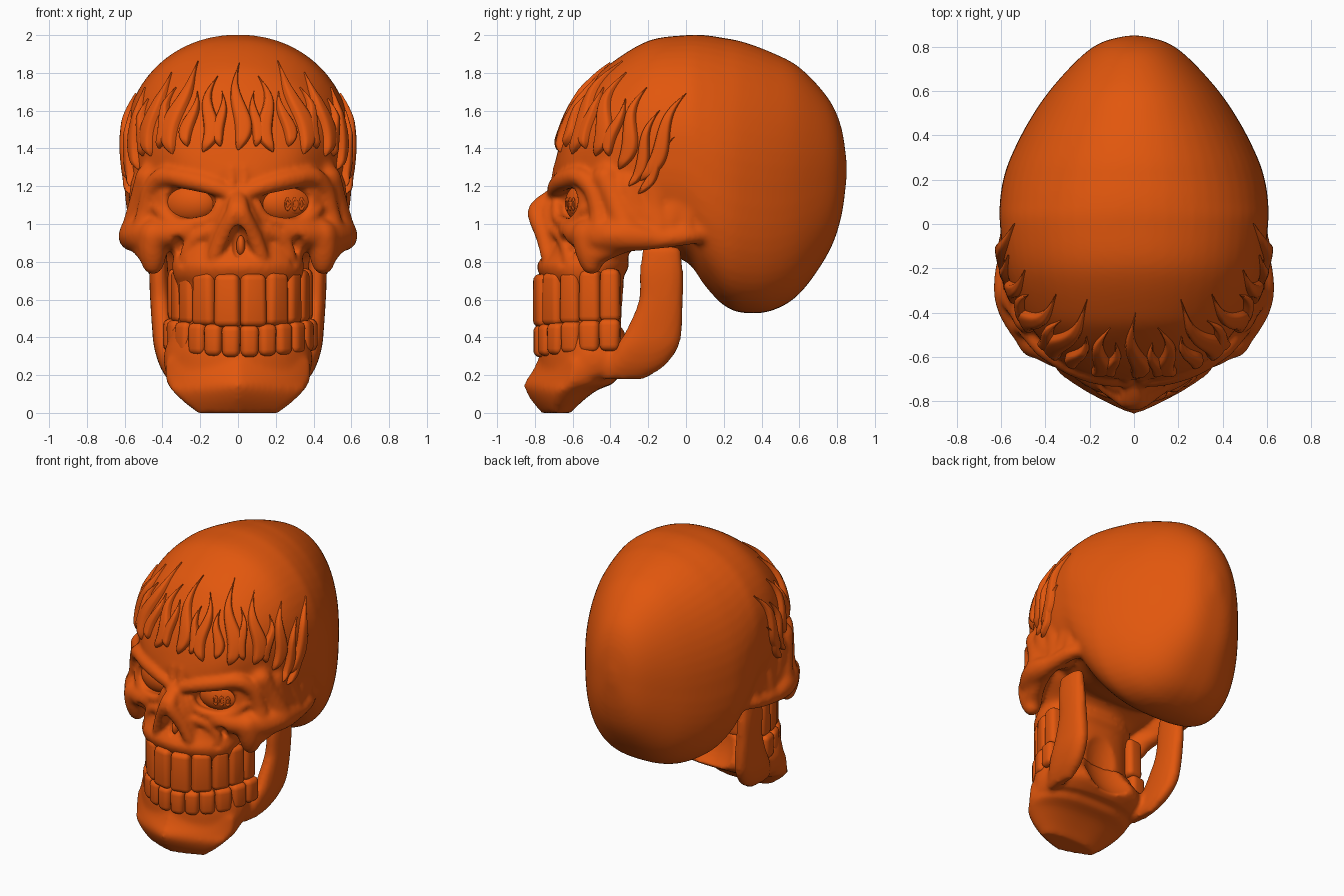
import bpy, bmesh, math
from mathutils import Matrix, Vector
from mathutils.bvhtree import BVHTree

if "Cube" in bpy.data.objects:
    bpy.data.objects.remove(bpy.data.objects["Cube"])

orange = bpy.data.materials.new("burnt_orange")
orange.diffuse_color = (0.76, 0.095, 0.004, 1)
orange.use_nodes = True
orange.node_tree.nodes["Principled BSDF"].inputs["Base Color"].default_value = orange.diffuse_color


# ---------- helpers ----------
def spline(pts, k):
    """Catmull-Rom interpolation of tuples, k steps per span."""
    out, last = [], len(pts) - 1
    for i in range(last):
        q = [pts[max(0, min(last, i + d))] for d in (-1, 0, 1, 2)]
        for j in range(k):
            t = j / k
            out.append([0.5 * (2 * b + (c - a) * t + (2 * a - 5 * b + 4 * c - d) * t * t
                               + (3 * b - a - 3 * c + d) * t ** 3) for a, b, c, d in zip(*q)])
    return out + [list(pts[-1])]


def loft(bm, secs, axis, n=(2, 2), sides=56):
    """Superellipse rings along an axis; section = (pos, low, high, half width, centre x)."""
    rings = []
    for t, lo, hi, hw, cx in spline(secs, 6):
        ring = []
        for i in range(sides):
            c, s = math.cos(2 * math.pi * i / sides), math.sin(2 * math.pi * i / sides)
            e = 2 / (n[0] if s > 0 else n[1])
            x = cx + hw * math.copysign(abs(c) ** e, c)
            u = (lo + hi) / 2 + (hi - lo) / 2 * math.copysign(abs(s) ** e, s)
            ring.append(bm.verts.new((x, t, u) if axis == 'y' else (x, u, t)))
        rings.append(ring)
    for a, b in zip(rings, rings[1:]):
        for i in range(sides):
            j = (i + 1) % sides
            bm.faces.new((a[i], a[j], b[j], b[i]))
    bm.faces.new(rings[0][::-1])
    bm.faces.new(rings[-1])


def ellipsoid(bm, c, r, turn=0, tilt=0, sub=4):
    m = (Matrix.Translation(c) @ Matrix.Rotation(turn, 4, 'Z') @ Matrix.Rotation(tilt, 4, 'Y')
         @ Matrix.Diagonal((*r, 1)))
    bmesh.ops.create_icosphere(bm, subdivisions=sub, radius=1, matrix=m)


def ridge(bm, path):
    """Clay roll of varying radius along (x, y, z, r) points, on both sides."""
    for s in (1, -1):
        for x, y, z, r in spline(path, 8):
            ellipsoid(bm, (s * x, y, z), (r, r, r), sub=2)


def make(name, bm):
    me = bpy.data.meshes.new(name)
    bmesh.ops.recalc_face_normals(bm, faces=bm.faces[:])
    bm.to_mesh(me)
    bm.free()
    ob = bpy.data.objects.new(name, me)
    bpy.context.collection.objects.link(ob)
    return finish(ob)


def finish(ob):
    ob.data.materials.clear()
    ob.data.materials.append(orange)
    ob.data.polygons.foreach_set("use_smooth", [True] * len(ob.data.polygons))
    ob.data.update()
    return ob


def remesh(ob, size, smooth=0, cutter=None):
    """Fuse the parts, optionally carve and smooth them, and bake the result."""
    m = ob.modifiers.new("fuse", 'REMESH')
    m.mode, m.voxel_size = 'VOXEL', size
    if cutter:
        m = ob.modifiers.new("carve", 'BOOLEAN')
        m.operation, m.solver, m.object = 'DIFFERENCE', 'EXACT', cutter
    if smooth:
        m = ob.modifiers.new("soften", 'SMOOTH')
        m.factor, m.iterations = 0.5, smooth
    bpy.context.view_layer.update()
    deps = bpy.context.evaluated_depsgraph_get()
    me = bpy.data.meshes.new_from_object(ob.evaluated_get(deps))
    ob.modifiers.clear()
    ob.data = me
    return finish(ob)


# ---------- skull: cranium, midface, cheekbones, temples ----------
bm = bmesh.new()
cranium = [(-.70, 1.15, 1.30, .12), (-.66, 1.1, 1.45, .25), (-.6, 1.05, 1.6, .35), (-.5, 1, 1.75, .44),
           (-.4, .95, 1.85, .505), (-.2, .86, 1.97, .58), (0, .8, 2, .605), (.1, .67, 2, .605),
           (.2, .57, 1.985, .59), (.3, .53, 1.965, .557), (.45, .54, 1.91, .482), (.6, .63, 1.83, .382),
           (.75, .84, 1.67, .245), (.82, 1.03, 1.52, .145), (.85, 1.24, 1.34, .03)]
loft(bm, [c + (0,) for c in cranium], 'y', (2.1, 2.75))
midface = [(1.36, -.64, -.1, .46), (1.2, -.69, -.1, .5), (1.05, -.7, -.1, .5), (.95, -.7, -.15, .44),
           (.85, -.745, -.3, .345), (.78, -.79, -.3, .35), (.72, -.77, -.33, .34),
           (.66, -.74, -.33, .32), (.44, -.74, -.33, .32)]
loft(bm, [c + (0,) for c in midface], 'z', (2.4, 1.9))
ridge(bm, [(.25, -.62, .97, .06), (.36, -.57, .95, .075), (.47, -.47, .94, .09), (.545, -.32, .94, .09),
           (.565, -.15, .92, .055), (.55, 0, .935, .05), (.49, .12, .95, .05)])
ridge(bm, [(.44, -.52, .94, .09), (.45, -.51, .86, .08), (.45, -.5, .79, .06)])
ridge(bm, [(.46, -.49, .84, .07), (.5, -.4, .875, .06), (.54, -.28, .91, .05)])
ridge(bm, [(.47, -.42, 1.24, .08), (.51, -.36, 1.1, .075), (.54, -.31, .96, .085)])
ridge(bm, [(.5, -.2, 1.25, .08), (.51, -.16, 1.08, .075), (.555, -.14, .93, .055)])
ridge(bm, [(.5, 0, 1.25, .08), (.5, 0, 1.08, .075), (.54, 0, .94, .05)])
ridge(bm, [(.49, -.3, 1.2, .085), (.5, -.24, 1.05, .09), (.5, -.1, 1.0, .09), (.49, -.05, 1.15, .08)])
skull = make("skull", bm)

# carvers: eye sockets, cheek hollows, shallow hollow behind the jaw
bm = bmesh.new()
for s in (1, -1):
    ellipsoid(bm, (s * .26, -.675, 1.11), (.165, .13, .1), s * .45, -s * .12)
    ellipsoid(bm, (s * .33, -.69, .855), (.048, .13, .09), s * .4, s * .2)
ellipsoid(bm, (0, -.1, .48), (.28, .27, .35))
carver = make("face_carver", bm)
carver.hide_render = True
remesh(skull, .018, 0, carver)

# brows, eye rims, nose and lip folds laid over the carved face
bm = bmesh.new()
bm.from_mesh(skull.data)
ridge(bm, [(.045, -.70, 1.165, .04), (.15, -.68, 1.205, .05), (.27, -.635, 1.235, .055), (.39, -.56, 1.25, .055),
           (.455, -.49, 1.18, .055), (.48, -.455, 1.06, .06), (.5, -.45, .95, .07)])
ridge(bm, [(.10, -.685, 1.1, .03), (.14, -.675, 1.03, .034), (.25, -.635, 1.0, .036), (.35, -.585, 1.01, .036),
           (.42, -.53, 1.08, .036)])
ridge(bm, [(0, -.69, 1.16, .04), (.01, -.765, 1.1, .047), (.02, -.79, 1.05, .05),
           (.08, -.755, .94, .045), (.125, -.73, .83, .04)])
ridge(bm, [(.02, -.70, 1.12, .05), (.04, -.715, 1.04, .065), (.08, -.69, .95, .07), (.11, -.69, .85, .06)])
ridge(bm, [(.1, -.71, .97, .035), (.2, -.665, .94, .035), (.26, -.635, .88, .035), (.28, -.62, .8, .035)])
ridge(bm, [(.03, -.685, 1.3, .02), (.035, -.695, 1.24, .022), (.02, -.71, 1.17, .02)])
detail = bpy.data.meshes.new("skull_detail")
bm.to_mesh(detail)
bm.free()
skull.data = detail
bm = bmesh.new()
ellipsoid(bm, (0, -.80, .905), (.052, .1, .09))
nose_carver = make("nose_carver", bm)
nose_carver.hide_render = True
remesh(skull, .0135, 6, nose_carver)

# nasal septum
bm = bmesh.new()
ellipsoid(bm, (.015, -.72, .885), (.024, .04, .055), sub=3)
make("nose_septum", bm)

# ---------- jaw: gum body, pointed chin and side branches ----------
bm = bmesh.new()
body = [(.46, -.74, -.33, .35), (.4, -.75, -.3, .365), (.32, -.775, -.24, .39), (.25, -.78, -.24, .39),
        (.19, -.78, -.32, .375)]
loft(bm, [c + (0,) for c in body], 'z', (2.6, 1.7))
chin = [(.28, -.785, -.4, .38), (.22, -.815, -.38, .385), (.16, -.855, -.38, .375), (.12, -.85, -.47, .35),
        (.06, -.815, -.55, .29), (0, -.765, -.61, .215)]
loft(bm, [c + (0,) for c in chin], 'z', (2.6, 1.2))
branch = [(.88, -.23, -.03, .04, .42), (.75, -.245, -.015, .05, .42), (.6, -.25, -.015, .055, .41),
          (.45, -.31, -.02, .06, .395), (.35, -.37, -.04, .06, .385), (.25, -.42, -.11, .05, .365),
          (.18, -.44, -.22, .03, .345)]
for s in (1, -1):
    loft(bm, [c[:4] + (s * c[4],) for c in branch], 'z', (2.4, 2.4))
jaw = make("jaw", bm)
remesh(jaw, .015, 0, carver)
remesh(jaw, .015, 5)
for helper in (carver, nose_carver):
    bpy.data.objects.remove(helper)


# ---------- teeth set along a curved arch ----------
def teeth(name, rx, ry, widths, z0, z1, rise, flare):
    arch = [Vector((rx * math.sin(a), -.35 - ry * math.cos(a)))
            for a in [math.pi / 2 * i / 300 for i in range(301)]]
    dist = [0]
    for p, q in zip(arch, arch[1:]):
        dist.append(dist[-1] + (q - p).length)
    scale, pos = dist[-1] / sum(widths), 0
    main = bmesh.new()
    for w in widths:
        w *= scale
        mid = min(range(301), key=lambda i: abs(dist[i] - pos - w / 2))
        d = arch[min(300, mid + 20)] - arch[max(0, mid - 20)]
        turn, up = math.atan2(d.y, d.x), rise * pos / dist[-1]
        for s in (1, -1):
            t = bmesh.new()
            bmesh.ops.create_cube(t, size=1, matrix=Matrix.Diagonal((w * 1.06, .12, z1 - z0, 1)))
            for v in t.verts:  # narrower towards the gum
                v.co.x *= 1 - flare * math.copysign(1, v.co.z)
            bmesh.ops.bevel(t, geom=t.edges[:], offset=.034, segments=4, profile=.5, affect='EDGES')
            t.transform(Matrix.Translation((s * arch[mid].x + .012, arch[mid].y, (z0 + z1) / 2 + up))
                        @ Matrix.Rotation(s * turn, 4, 'Z'))
            tmp = bpy.data.meshes.new("tooth")
            t.to_mesh(tmp)
            t.free()
            main.from_mesh(tmp)
            bpy.data.meshes.remove(tmp)
        pos += w
    make(name, main)


teeth("upper_teeth", .325, .4, [.155, .15, .13, .13, .12], .455, .735, .035, .04)
teeth("lower_teeth", .35, .4, [.105, .105, .11, .12, .12, .12], .295, .465, .04, -.04)

# ---------- eyes ----------
for s, side in ((-1, "right"), (1, "left")):
    bm = bmesh.new()
    ellipsoid(bm, (s * .26, -.525, 1.11), (.165, .1, .115), s * .45)
    make(side + "_eye", bm)
bm = bmesh.new()
ellipsoid(bm, (.3, -.59, 1.105), (.08, .025, .058), .45, sub=3)
make("eye_insert", bm)
for dx in (-.037, 0, .037):
    bpy.ops.mesh.primitive_torus_add(major_radius=.013, minor_radius=.005, major_segments=20, minor_segments=8,
                                     location=(.3 + dx, -.613 + .45 * dx, 1.105), rotation=(math.pi / 2, 0, .45))
    ring = bpy.context.object
    ring.name, ring.scale = "eye_ring", (1, 2, 1)
    finish(ring)

# ---------- flames wrapped onto the forehead and temples ----------
bpy.context.view_layer.update()
tree = BVHTree.FromObject(skull, bpy.context.evaluated_depsgraph_get())
R = .6


def flame(bm, a0, z0, a1, z1, width, sway, side):
    p0, p1 = Vector((math.radians(a0) * R, z0)), Vector((math.radians(a1) * R, z1))
    along = p1 - p0
    across = Vector((along.y, -along.x)).normalized()
    rows = []
    for i in range(27):
        t = i / 26
        w = width * math.sin(math.pi * t ** .7) * (1 - t) ** .2 + .002
        row = []
        for j in range(11):
            u = j / 5 - 1
            p = p0 + along * t + across * (sway * math.sin(2 * math.pi * t) + w * u)
            a = side * p.x / R
            out = Vector((math.sin(a), -math.cos(a), 0))
            hit, nor = tree.ray_cast(out * 2 + Vector((0, 0, p.y)), -out)[:2]
            if nor.dot(out) < 0:
                nor = -nor
            lift = -.012 + .046 * math.sqrt(max(0, 1 - u ** 4)) * min(1, .4 + w / width)
            row.append(bm.verts.new(hit + nor * lift))
        rows.append(row)
    for a, b in zip(rows, rows[1:]):
        for j in range(10):
            bm.faces.new((a[j], a[j + 1], b[j + 1], b[j]))


half = [(8, 1.41, 9, 1.70, .034, .014), (15.5, 1.38, 13, 1.78, .046, -.028), (23, 1.41, 23, 1.70, .036, .016),
        (30, 1.37, 32, 1.86, .056, .032), (38, 1.40, 37, 1.72, .036, -.016), (44, 1.36, 48, 1.80, .052, .03),
        (51, 1.36, 56, 1.66, .036, -.016), (56, 1.29, 67, 1.72, .048, .026), (62, 1.20, 76, 1.60, .036, .02),
        (67, 1.23, 90, 1.69, .048, .028), (66, 1.16, 84, 1.46, .028, .014)]
bm = bmesh.new()
flame(bm, 0, 1.39, 1, 1.85, .05, .026, 1)
for f in half:
    for side in (1, -1):
        flame(bm, *f, side)
make("forehead_flames", bm)
